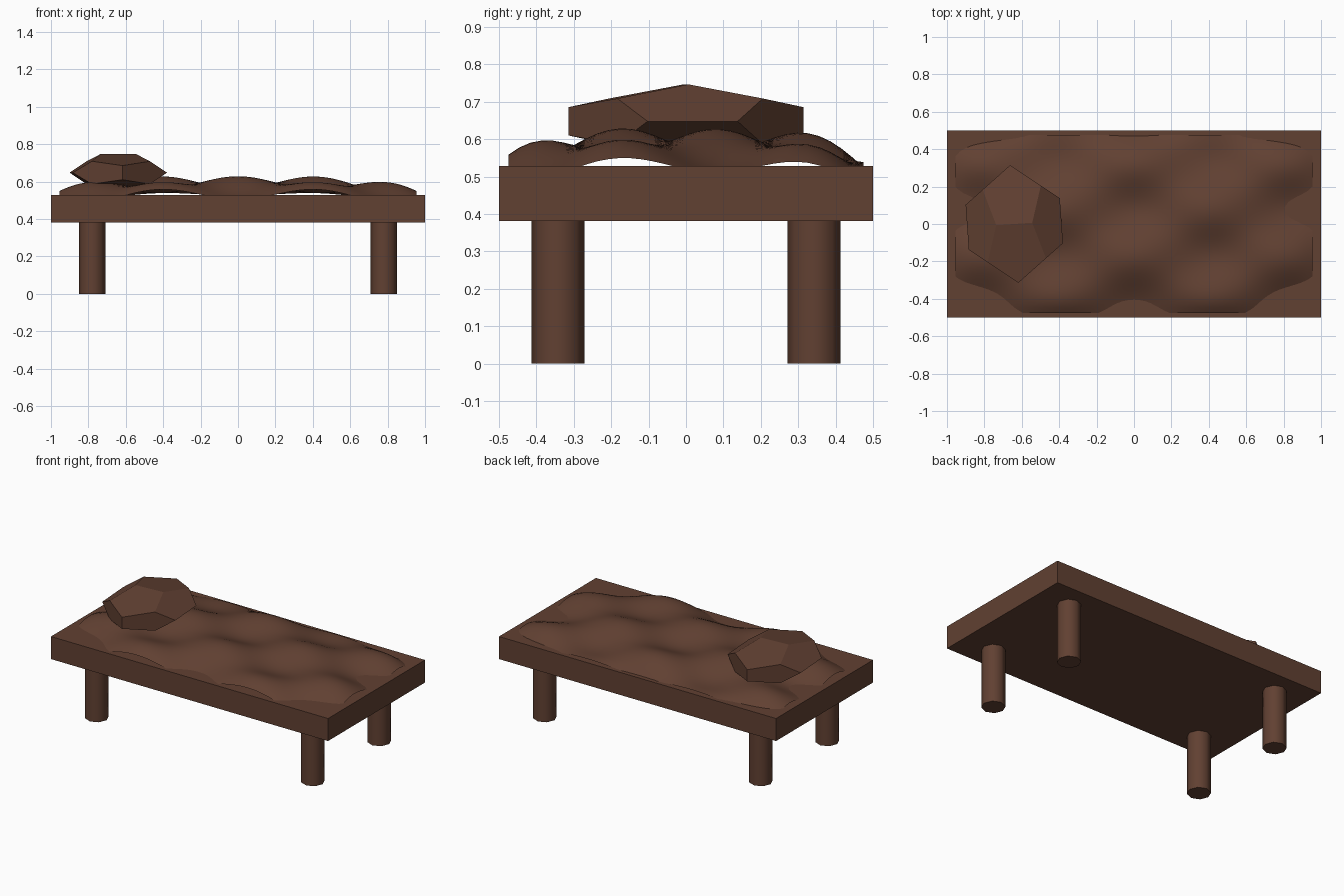
import bpy, bmesh, math
from mathutils import Matrix, Vector

old = bpy.data.objects.get("Cube")
if old:
    bpy.data.objects.remove(old, do_unlink=True)

# One brown material for everything
COLOR = (0.12, 0.052, 0.032, 1)
brown = bpy.data.materials.new("dark brown")
brown.use_nodes = True
brown.diffuse_color = COLOR
bsdf = next(n for n in brown.node_tree.nodes if n.type == 'BSDF_PRINCIPLED')
bsdf.inputs["Base Color"].default_value = COLOR


def finish(bm, name, smooth_angle=None):
    mesh = bpy.data.meshes.new(name)
    bm.to_mesh(mesh)
    bm.free()
    mesh.materials.append(brown)
    obj = bpy.data.objects.new(name, mesh)
    bpy.context.collection.objects.link(obj)
    if smooth_angle:
        bpy.ops.object.select_all(action='DESELECT')
        obj.select_set(True)
        bpy.context.view_layer.objects.active = obj
        bpy.ops.object.shade_smooth_by_angle(angle=math.radians(smooth_angle))
    return obj


# Bed slab
bm = bmesh.new()
bmesh.ops.create_cube(bm, size=1, matrix=Matrix.Translation((0, 0, 0.455))
                      @ Matrix.Diagonal((2, 1, 0.147, 1)))
finish(bm, "bed_slab")

# Four eight-sided legs
for side, sx in (("right", -1), ("left", 1)):
    for end, sy in (("front", -1), ("back", 1)):
        bm = bmesh.new()
        bmesh.ops.create_cone(bm, cap_ends=True, segments=8, radius1=0.071,
                              radius2=0.071, depth=0.385,
                              matrix=Matrix.Translation((sx * 0.78, sy * 0.342, 0.1925)))
        finish(bm, f"{end}_{side}_leg", 60)


# Rumpled blanket: checkered bumps on a base that drops towards the rim
def blanket_height(x, y):
    base = 0.595 - 0.065 * (x / 0.96) ** 4 - 0.065 * (y / 0.48) ** 4
    return base + 0.035 * math.cos(7.6 * x) * math.cos(12.5 * (y - 0.33))


bm = bmesh.new()
bmesh.ops.create_grid(bm, x_segments=64, y_segments=32, size=1,
                      matrix=Matrix.Diagonal((0.955, 0.475, 1, 1)))
for v in bm.verts:
    v.co.z = blanket_height(v.co.x, v.co.y)
finish(bm, "blanket", 60)

# Pillow: a flattened, faceted dodecahedron with one edge on top
phi = (1 + math.sqrt(5)) / 2
signs = (-1, 1)
points = [(a, b, c) for a in signs for b in signs for c in signs]
for a in signs:
    for b in signs:
        points += [(a / phi, 0, b * phi), (0, a * phi, b / phi), (a * phi, b / phi, 0)]
bm = bmesh.new()
for p in points:
    bm.verts.new(Vector(p))
bmesh.ops.convex_hull(bm, input=bm.verts[:])
bmesh.ops.dissolve_limit(bm, angle_limit=0.05, verts=bm.verts[:], edges=bm.edges[:])
bm.transform(Matrix.Translation((-0.64, 0, 0.648)) @ Matrix.Rotation(math.radians(4), 4, 'Z')
             @ Matrix.Diagonal((0.156, 0.195, 0.061, 1)))
finish(bm, "pillow")
